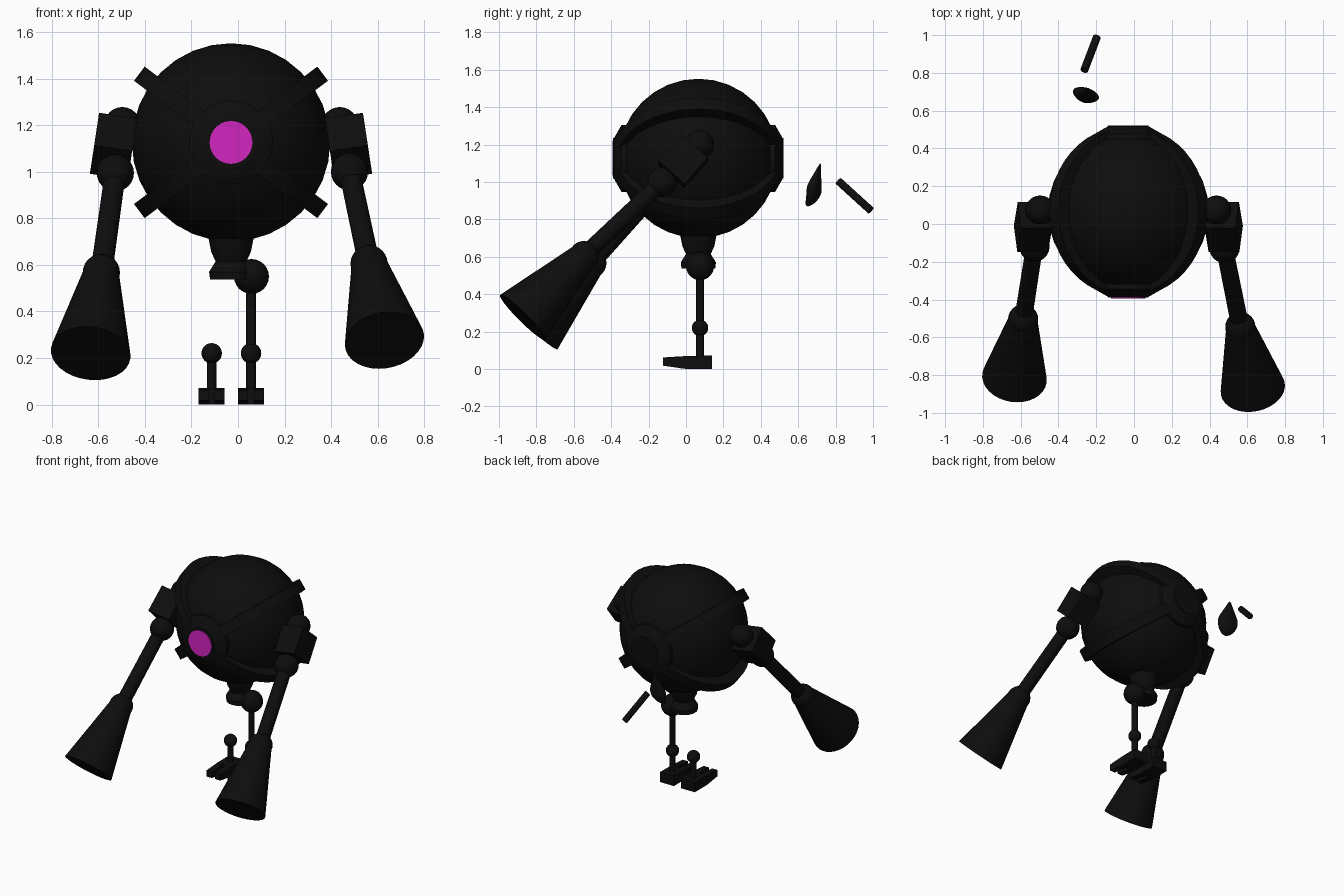
import bpy, bmesh, math
from mathutils import Vector, Matrix

if "Cube" in bpy.data.objects:
    bpy.data.objects.remove(bpy.data.objects["Cube"])


def make_material(name, rgb):
    m = bpy.data.materials.new(name)
    m.use_nodes = True
    m.diffuse_color = (*rgb, 1)
    m.node_tree.nodes["Principled BSDF"].inputs["Base Color"].default_value = (*rgb, 1)
    return m


BLACK = make_material("near black", (0.004, 0.004, 0.004))
MAGENTA = make_material("magenta", (0.65, 0.018, 0.53))
CX, CY, CZ = -0.03, 0.066, 1.126      # body centre


def finish(name, bm, mat=BLACK, smooth=True):
    bmesh.ops.recalc_face_normals(bm, faces=bm.faces)
    mesh = bpy.data.meshes.new(name)
    bm.to_mesh(mesh)
    bm.free()
    ob = bpy.data.objects.new(name, mesh)
    bpy.context.collection.objects.link(ob)
    mesh.materials.append(mat)
    if smooth:
        bpy.ops.object.select_all(action='DESELECT')
        ob.select_set(True)
        bpy.context.view_layer.objects.active = ob
        bpy.ops.object.shade_smooth_by_angle(angle=math.radians(35))
    return ob


def ball(name, pos, r, seg=24):
    bm = bmesh.new()
    bmesh.ops.create_uvsphere(bm, u_segments=seg, v_segments=seg // 2, radius=r,
                              matrix=Matrix.Translation(pos))
    return finish(name, bm)


def taper(name, a, b, ra, rb, mat=BLACK, seg=32):
    """Round bar from a to b with an end radius at each."""
    a, b = Vector(a), Vector(b)
    d = b - a
    bm = bmesh.new()
    bmesh.ops.create_cone(bm, cap_ends=True, segments=seg, radius1=ra, radius2=rb, depth=d.length,
                          matrix=Matrix.Translation((a + b) / 2) @ d.to_track_quat('Z', 'Y').to_matrix().to_4x4())
    return finish(name, bm, mat)


def lathe(name, profile, x, y, seg=24):
    bm = bmesh.new()
    rings = [[bm.verts.new((x + r * math.cos(i * math.tau / seg), y + r * math.sin(i * math.tau / seg), z))
              for i in range(seg)] for r, z in profile]
    for lo, hi in zip(rings, rings[1:]):
        for i in range(seg):
            j = (i + 1) % seg
            bm.faces.new((lo[i], lo[j], hi[j], hi[i]))
    bm.faces.new(rings[0])
    bm.faces.new(rings[-1])
    return finish(name, bm)


def prism(name, outline, x0, x1):
    """Side outline (y, z) extruded across x."""
    bm = bmesh.new()
    a, b = [[bm.verts.new((x, y, z)) for y, z in outline] for x in (x0, x1)]
    bm.faces.new(a)
    bm.faces.new(b)
    for i in range(len(a)):
        j = (i + 1) % len(a)
        bm.faces.new((a[i], a[j], b[j], b[i]))
    return finish(name, bm, smooth=False)


# Body with two crossed bands
ball("body", (CX, CY, CZ), 0.426, 32)
for name, angle in (("band_rising", -0.643), ("band_falling", 0.643)):
    bm = bmesh.new()
    bmesh.ops.create_cone(bm, cap_ends=True, segments=48, radius1=1, radius2=1, depth=1,
                          matrix=Matrix.Translation((CX, CY, CZ)) @ Matrix.Rotation(angle, 4, 'Y')
                          @ Matrix.Diagonal((0.492, 0.448, 0.076, 1)))
    finish(name, bm)

# Front and back collars, and the eye
for name, s in (("front", -1), ("back", 1)):
    at = lambda d: (CX, CY + s * d, CZ)
    taper(name + "_collar", at(0.36), at(0.41), 0.18, 0.18)
    taper(name + "_collar_slope", at(0.41), at(0.45), 0.18, 0.11)
    taper(name + "_cap", at(0.4), at(0.455), 0.108, 0.108)
taper("eye", (CX, CY - 0.453, CZ), (CX, CY - 0.46, CZ), 0.092, 0.092, MAGENTA)


# Arms
def arm(side, s, joint, elbow, end):
    shoulder = Vector((CX + s * 0.467, 0.073, 1.2))
    ball(side + "_shoulder", shoulder, 0.078)
    bm = bmesh.new()
    turn = Matrix.Rotation(s * -0.15, 4, 'Y') @ Matrix.Rotation(math.radians(-42), 4, 'X')
    bmesh.ops.create_cube(bm, size=1, matrix=Matrix.Translation((CX + s * 0.505, -0.015, 1.11))
                          @ turn @ Matrix.Diagonal((0.165, 0.185, 0.19, 1)))
    finish(side + "_shoulder_block", bm, smooth=False)
    ball(side + "_arm_joint", joint, 0.08)
    taper(side + "_upper_arm", joint, elbow, 0.045, 0.047)
    ball(side + "_elbow", elbow, 0.08)
    taper(side + "_forearm", elbow, end, 0.076, 0.172)


arm("right", -1, (-0.527, -0.12, 0.995), (-0.587, -0.505, 0.567), (-0.633, -0.815, 0.22))
arm("left", 1, (0.479, -0.127, 1.0), (0.563, -0.545, 0.605), (0.629, -0.872, 0.276))

# Hip socket
lathe("hip_socket", [(0.09, 0.537), (0.094, 0.57), (0.066, 0.615), (0.085, 0.655), (0.098, 0.72)], CX, CY)

# Legs: the left is whole, the right ends at the knee
for side, x, top in (("left", 0.056, 0.55), ("right", -0.113, 0.22)):
    taper(side + "_leg_rod", (x, 0.075, 0.04), (x, 0.075, top), 0.021, 0.021, seg=16)
    ball(side + "_knee", (x, 0.075, 0.22), 0.044)
    prism(side + "_heel", [(0.14, 0), (0.0, 0.0), (0.0, 0.07), (0.14, 0.072)], x - 0.056, x + 0.056)
    for toe, s in (("inner", -1), ("outer", 1)):
        prism(f"{side}_{toe}_toe", [(0.01, 0), (-0.02, 0.003), (-0.122, 0.018), (-0.122, 0.062), (0.01, 0.07)],
              x + s * 0.012, x + s * 0.056)
ball("left_hip", (0.058, 0.075, 0.55), 0.075)

# Loose thigh rod and broken hip piece behind the body
taper("loose_thigh_rod", (-0.263, 0.815, 1.005), (-0.197, 0.988, 0.848), 0.021, 0.021, seg=16)
bm = bmesh.new()
bmesh.ops.create_uvsphere(bm, u_segments=20, v_segments=16, radius=1)
for v in bm.verts:
    t = v.co.z
    up = max(t, 0)
    thin = 1 - 0.55 * up * up
    v.co = Vector((0.072 * v.co.x * thin, 0.036 * v.co.y * thin + 0.035 * t * abs(t),
                   0.09 * t + 0.05 * up ** 3))
bmesh.ops.transform(bm, verts=bm.verts,
                    matrix=Matrix.Translation((-0.255, 0.685, 0.96)) @ Matrix.Rotation(-0.3, 4, 'Z'))
finish("broken_hip_piece", bm)
